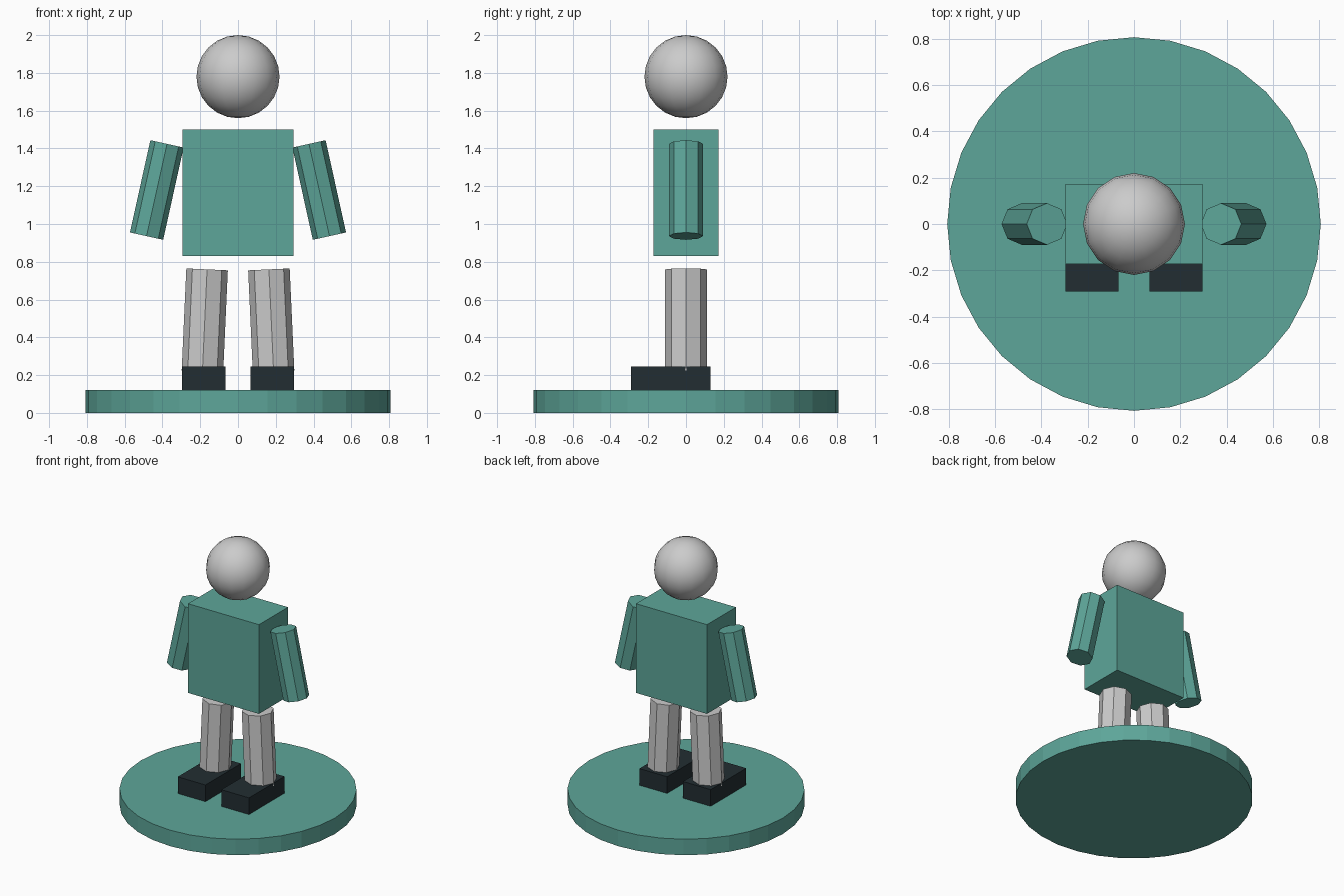
import bpy
import math

if "Cube" in bpy.data.objects:
    bpy.data.objects.remove(bpy.data.objects["Cube"])


def material(name, rgb):
    mat = bpy.data.materials.new(name)
    mat.diffuse_color = (*rgb, 1)
    mat.use_nodes = True
    mat.node_tree.nodes["Principled BSDF"].inputs["Base Color"].default_value = mat.diffuse_color
    return mat


teal = material("teal", (0.11, 0.38, 0.32))
dark = material("dark", (0.016, 0.027, 0.032))


def finish(name, mat):
    obj = bpy.context.object
    obj.name = name
    if mat:
        obj.data.materials.append(mat)
    return obj


def box(name, lo, hi, mat=None):
    centre = [(a + b) / 2 for a, b in zip(lo, hi)]
    bpy.ops.mesh.primitive_cube_add(size=1, location=centre)
    bpy.context.object.scale = [b - a for a, b in zip(lo, hi)]
    bpy.ops.object.transform_apply(location=False, rotation=False, scale=True)
    return finish(name, mat)


def cylinder(name, centre, radius, length, sides, tilt=0, mat=None):
    bpy.ops.mesh.primitive_cylinder_add(vertices=sides, radius=radius, depth=length,
                                        location=centre, rotation=(0, tilt, 0))
    return finish(name, mat)


# Round base
cylinder("base", (0, 0, 0.06), 0.807, 0.12, 32, mat=teal)

# Torso block
box("torso", (-0.295, -0.172, 0.83), (0.295, 0.172, 1.5), teal)

# Head
bpy.ops.mesh.primitive_uv_sphere_add(segments=16, ring_count=12, radius=0.22,
                                     location=(0, 0, 1.78))
bpy.ops.object.shade_smooth()
finish("head", None)

# Arms, legs and feet on both sides
for side, s in (("left", 1), ("right", -1)):
    cylinder(f"{side}_arm", (s * 0.43, 0, 1.18), 0.09, 0.5, 8, -s * math.radians(12.5), teal)
    cylinder(f"{side}_leg", (s * 0.176, 0, 0.49), 0.11, 0.54, 8, -s * math.radians(2.6))
    x0, x1 = sorted((s * 0.066, s * 0.296))
    box(f"{side}_foot", (x0, -0.292, 0.12), (x1, 0.13, 0.245), dark)
